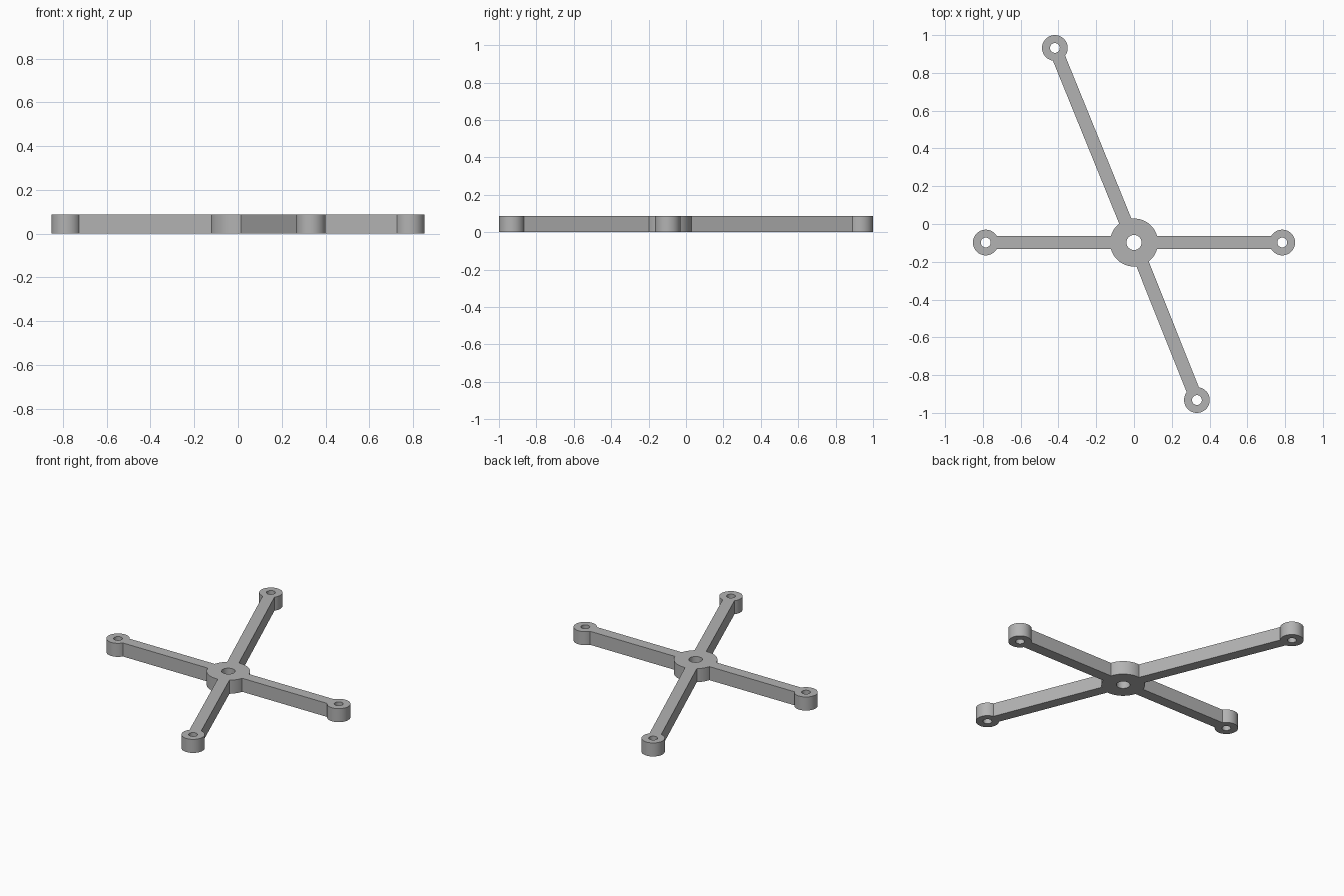
import bpy
import bmesh
from math import asin, atan2, cos, hypot, pi, sin, tau
from mathutils import Vector

HEIGHT = 0.087
HALF_WIDTH = 0.035
HUB = Vector((0, -0.098))
HUB_RADIUS, HUB_HOLE = 0.127, 0.04
EYE_RADIUS, EYE_HOLE = 0.068, 0.026
EYES = [Vector((0.785, -0.098)), Vector((-0.419, 0.932)),
        Vector((-0.785, -0.098)), Vector((0.333, -0.932))]

cube = bpy.data.objects.get("Cube")
if cube:
    bpy.data.objects.remove(cube)


def arc(centre, radius, start, end, steps):
    return [centre + radius * Vector((cos(a), sin(a)))
            for a in (start + (end - start) * i / steps for i in range(steps + 1))]


def add_loop(curve, points):
    spline = curve.splines.new('POLY')
    spline.points.add(len(points) - 1)
    for target, p in zip(spline.points, points):
        target.co = (p.x, p.y, 0, 1)
    spline.use_cyclic_u = True


# Outer outline: round each arm's eye, then along the hub to the next arm
angles = [atan2((e - HUB).y, (e - HUB).x) % tau for e in EYES]
hub_gap = asin(HALF_WIDTH / HUB_RADIUS)
eye_gap = asin(HALF_WIDTH / EYE_RADIUS)
outline = []
for i, (eye, angle) in enumerate(zip(EYES, angles)):
    following = angles[i + 1] if i + 1 < len(angles) else angles[0] + tau
    outline += arc(eye, EYE_RADIUS, angle - pi + eye_gap, angle + pi - eye_gap, 40)
    outline += arc(HUB, HUB_RADIUS, angle + hub_gap, following - hub_gap, 16)

# Flat profile with bolt holes, extruded to the plate height
profile = bpy.data.curves.new("bracket_profile", 'CURVE')
profile.dimensions = '2D'
profile.fill_mode = 'BOTH'
profile.extrude = HEIGHT / 2
add_loop(profile, outline)
for centre, radius in [(HUB, HUB_HOLE)] + [(e, EYE_HOLE) for e in EYES]:
    add_loop(profile, arc(centre, radius, 0, tau, 40)[:-1])

bracket = bpy.data.objects.new("four_arm_bracket", profile)
bpy.context.collection.objects.link(bracket)
bpy.ops.object.select_all(action='DESELECT')
bpy.context.view_layer.objects.active = bracket
bracket.select_set(True)
bpy.ops.object.convert(target='MESH')

# Weld walls to the caps and stand the part on the floor
bm = bmesh.new()
bm.from_mesh(bracket.data)
bmesh.ops.remove_doubles(bm, verts=bm.verts, dist=0.0001)
bmesh.ops.recalc_face_normals(bm, faces=bm.faces)
bmesh.ops.translate(bm, verts=bm.verts, vec=(0, 0, HEIGHT / 2))
bm.to_mesh(bracket.data)
bm.free()

# Plain grey finish
grey = bpy.data.materials.new("plain_grey")
grey.use_nodes = True
colour = (0.45, 0.45, 0.45, 1)
grey.diffuse_color = colour
grey.node_tree.nodes["Principled BSDF"].inputs["Base Color"].default_value = colour
bracket.data.materials.clear()
bracket.data.materials.append(grey)
bpy.ops.object.shade_smooth_by_angle(angle=pi / 6)
